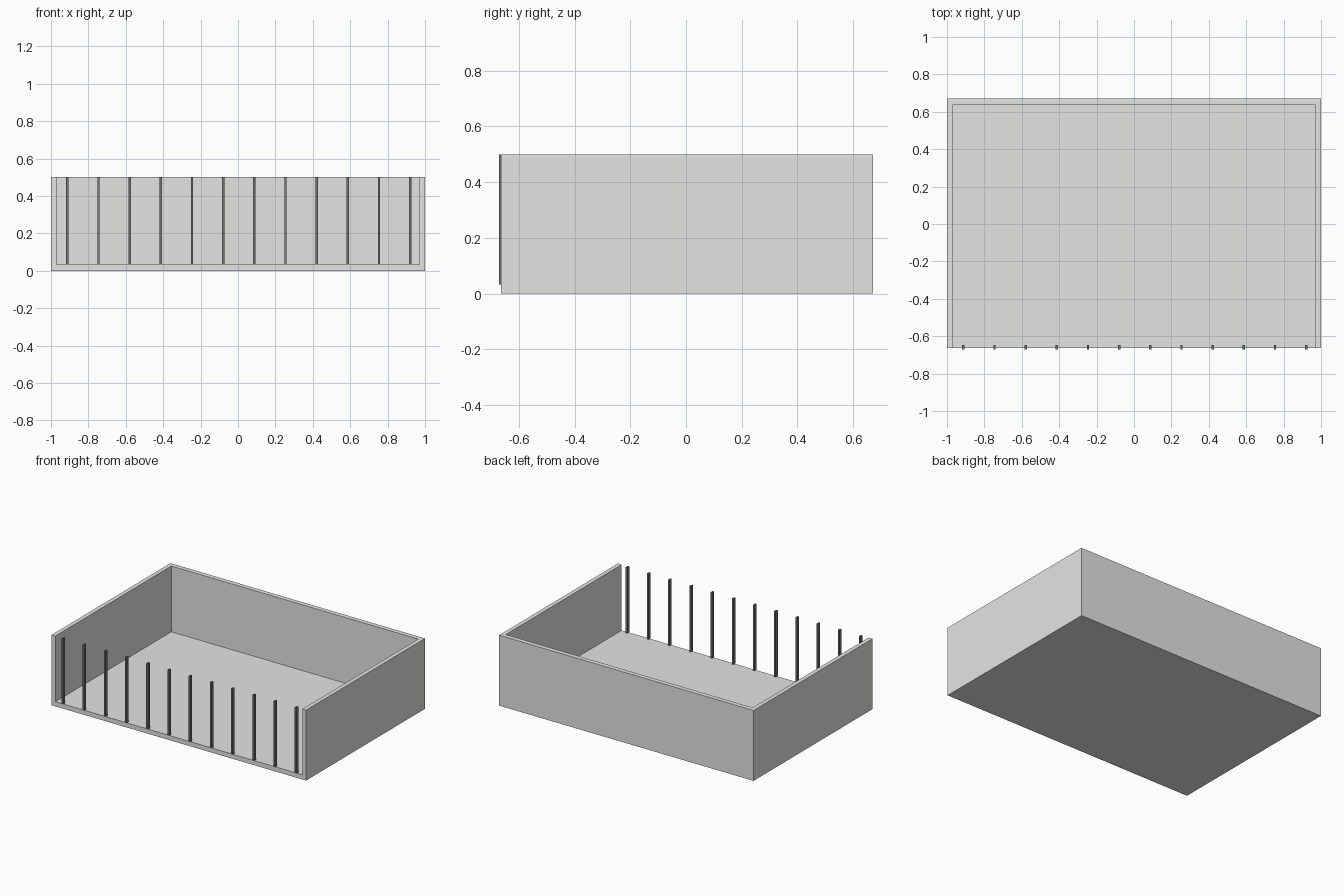
import bpy

cube = bpy.data.objects.get("Cube")
if cube:
    bpy.data.objects.remove(cube, do_unlink=True)

WIDTH, HEIGHT = 2.0, 0.5
FRONT, BACK = -0.664, 0.67
SIDE_WALL, BACK_WALL, FLOOR = 0.03, 0.033, 0.033
BAR_COUNT, BAR_WIDTH = 12, 0.012
BAR_FRONT, BAR_BACK, BAR_SHIFT = -0.67, -0.647, 0.004


def material(name, rgb):
    mat = bpy.data.materials.new(name)
    mat.use_nodes = True
    color = (*rgb, 1.0)
    mat.diffuse_color = color
    mat.node_tree.nodes["Principled BSDF"].inputs["Base Color"].default_value = color
    return mat


def box(name, low, high, mat):
    """Axis-aligned box between two corners."""
    center = [(a + b) / 2 for a, b in zip(low, high)]
    bpy.ops.mesh.primitive_cube_add(size=1, location=center)
    obj = bpy.context.object
    obj.name = name
    obj.scale = [b - a for a, b in zip(low, high)]
    bpy.ops.object.transform_apply(location=False, rotation=False, scale=True)
    obj.data.materials.append(mat)
    return obj


light_grey = material("light grey", (0.78, 0.78, 0.76))
dark_grey = material("dark grey", (0.18, 0.18, 0.18))

# Tray: one solid block, hollowed out through its top and front
half = WIDTH / 2
tray = box("tray", (-half, FRONT, 0), (half, BACK, HEIGHT), light_grey)
cutter = box("tray_cutter", (-half + SIDE_WALL, FRONT - 0.1, FLOOR),
             (half - SIDE_WALL, BACK - BACK_WALL, HEIGHT + 0.1), light_grey)
cutter.hide_render = True
cut = tray.modifiers.new("hollow", 'BOOLEAN')
cut.operation = 'DIFFERENCE'
cut.solver = 'EXACT'
cut.object = cutter
bpy.context.view_layer.objects.active = tray
bpy.ops.object.modifier_apply(modifier=cut.name)
bpy.data.objects.remove(cutter, do_unlink=True)

# Upright bars evenly spaced along the open front edge
for i in range(BAR_COUNT):
    x = -half + (i + 0.5) * WIDTH / BAR_COUNT + BAR_SHIFT
    box(f"front_bar_{i + 1}",
        (x - BAR_WIDTH / 2, BAR_FRONT, FLOOR),
        (x + BAR_WIDTH / 2, BAR_BACK, HEIGHT), dark_grey)
